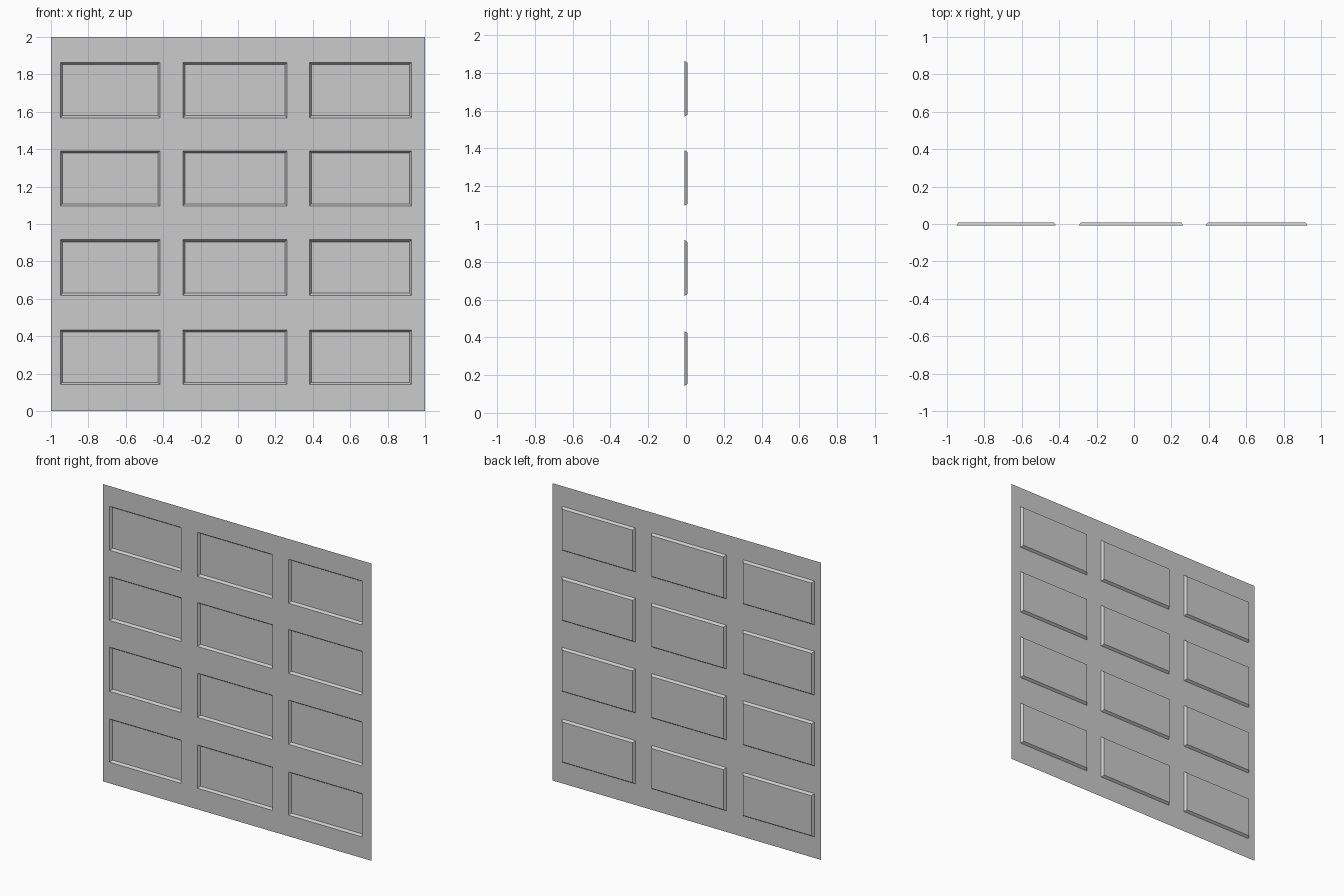
import bpy, bmesh

if "Cube" in bpy.data.objects:
    bpy.data.objects.remove(bpy.data.objects["Cube"])

SHEET_Y, RECESS_Y = -0.008, 0.008   # face plane and pressed-in plane
INSET = 0.011                       # slope of the pressed walls
COLS = [(-0.95, -0.418), (-0.295, 0.263), (0.382, 0.928)]
ROWS = [(0.142, 0.433), (0.619, 0.916), (1.096, 1.391), (1.568, 1.864)]

xs = [-1.0] + [v for c in COLS for v in c] + [1.0]
zs = [0.0] + [v for r in ROWS for v in r] + [2.0]

bm = bmesh.new()
grid = [[bm.verts.new((x, SHEET_Y, z)) for z in zs] for x in xs]

# Flat sheet; odd/odd cells are the panel openings
for i in range(len(xs) - 1):
    for j in range(len(zs) - 1):
        ring = [grid[i][j], grid[i + 1][j], grid[i + 1][j + 1], grid[i][j + 1]]
        if i % 2 and j % 2:
            # Pressed panel: sloped walls and a recessed floor
            x0, x1 = xs[i] + INSET, xs[i + 1] - INSET
            z0, z1 = zs[j] + INSET, zs[j + 1] - INSET
            floor = [bm.verts.new((x, RECESS_Y, z))
                     for x, z in ((x0, z0), (x1, z0), (x1, z1), (x0, z1))]
            bm.faces.new(floor)
            for k in range(4):
                n = (k + 1) % 4
                bm.faces.new((ring[k], ring[n], floor[n], floor[k]))
        else:
            bm.faces.new(ring)

# Merge the flat border cells into clean faces
bmesh.ops.recalc_face_normals(bm, faces=bm.faces)
if sum(f.normal.y * f.calc_area() for f in bm.faces) > 0:
    bmesh.ops.reverse_faces(bm, faces=bm.faces)

mesh = bpy.data.meshes.new("garage_door_panel")
bm.to_mesh(mesh)
bm.free()
door = bpy.data.objects.new("garage_door_panel", mesh)
bpy.context.collection.objects.link(door)
